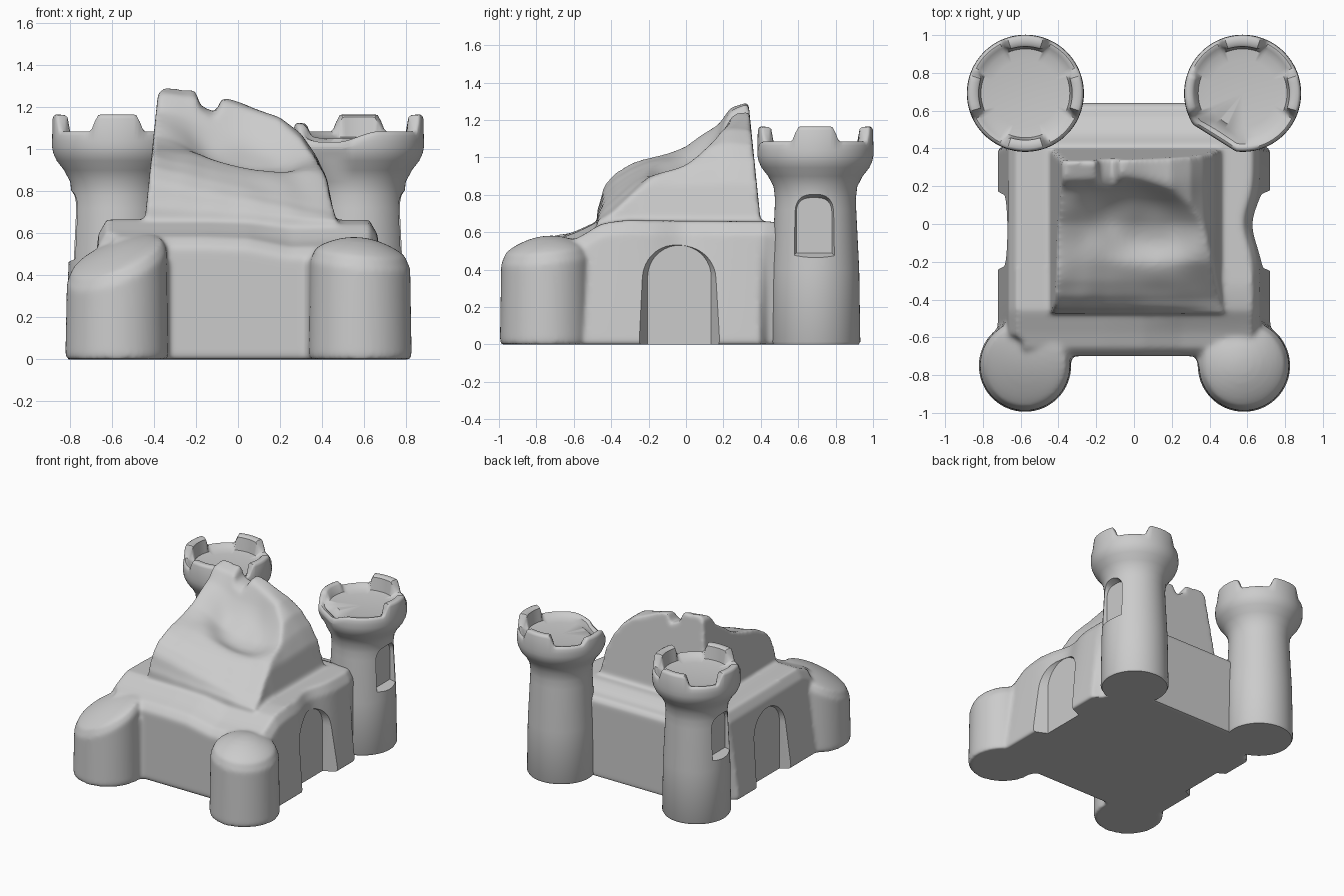
import bpy, bmesh
from math import sin, cos, pi, exp, radians
from mathutils import noise, Vector

if "Cube" in bpy.data.objects:
    bpy.data.objects.remove(bpy.data.objects["Cube"])


def lerp_table(table, t):
    if t <= table[0][0]:
        return table[0][1]
    for (a, va), (b, vb) in zip(table, table[1:]):
        if t <= b:
            return va + (vb - va) * (t - a) / (b - a)
    return table[-1][1]


def smooth(a, b, t):
    t = min(1, max(0, (t - a) / (b - a)))
    return t * t * (3 - 2 * t)


def make(name, bm):
    bmesh.ops.remove_doubles(bm, verts=bm.verts, dist=1e-5)
    bmesh.ops.recalc_face_normals(bm, faces=bm.faces)
    me = bpy.data.meshes.new(name)
    bm.to_mesh(me)
    bm.free()
    ob = bpy.data.objects.new(name, me)
    bpy.context.collection.objects.link(ob)
    return ob


def finish(ob, angle=35):
    bpy.ops.object.select_all(action='DESELECT')
    bpy.context.view_layer.objects.active = ob
    ob.select_set(True)
    for m in list(ob.modifiers):
        bpy.ops.object.modifier_apply(modifier=m.name)
    bpy.ops.object.shade_smooth_by_angle(angle=radians(angle))


def loft(bm, rings, closed=False, caps=True):
    vs = [[bm.verts.new(p) for p in r] for r in rings]
    n = len(vs[0])
    pairs = list(zip(vs, vs[1:])) + ([(vs[-1], vs[0])] if closed else [])
    for a, b in pairs:
        for i in range(n if caps else n - 1):
            j = (i + 1) % n
            bm.faces.new((a[i], a[j], b[j], b[i]))
    if caps:
        bm.faces.new(vs[0])
        bm.faces.new(vs[-1])


def revolve(bm, cx, cy, profile, n=96):
    # profile(angle) returns (radius, z) from bottom centre to top centre
    rings = []
    for k in range(n):
        a = 2 * pi * k / n
        rings.append([(cx + r * cos(a), cy + r * sin(a), z) for r, z in profile(a)])
    loft(bm, rings, closed=True, caps=False)


def cut(ob, name, side, xs, yc, hws, zbs, zts, power=1.0):
    # Tapered round-headed niche, cut sideways; power < 1 squares the head
    bm = bmesh.new()
    rings = []
    for x, hw, zb, zt in zip(xs, hws, zbs, zts):
        arc = []
        for i in range(25):
            c, s = cos(pi * i / 24), max(0, sin(pi * i / 24))
            c = abs(c) ** power * (1 if c >= 0 else -1)
            arc.append((hw * c, zt - hw + hw * s ** power))
        rings.append([(side * x, yc + p, q) for p, q in [(-hw, zb), (hw, zb)] + arc])
    loft(bm, rings)
    c = make(name, bm)
    c.hide_render = True
    m = ob.modifiers.new(name, 'BOOLEAN')
    m.operation, m.solver, m.object = 'DIFFERENCE', 'EXACT', c
    return c


# Curtain walls: cross-sections lofted from front to back, worn lower at front right
HEIGHT = [(-0.70, 0.53), (-0.66, 0.58), (-0.58, 0.61), (-0.46, 0.665), (0.47, 0.657),
          (0.53, 0.63), (0.56, 0.61), (0.62, 0.60), (0.64, 0.57)]
WIDTH = [(-0.62, 0.62), (-0.55, 0.725), (0.40, 0.725), (0.43, 0.66), (0.64, 0.60)]
bm = bmesh.new()
sections = []
for k in range(61):
    y = -0.70 + 1.34 * k / 60
    h, wb = lerp_table(HEIGHT, y), lerp_table(WIDTH, y)
    wt = min(wb, 0.665)
    dent = 0.05 * exp(-(y / 0.14) ** 2)
    low = 0.04 * (1 - smooth(-0.6, -0.3, y))
    sections.append([(-wb, y, 0), (-wt, y, h - 0.07), (-wt + 0.04, y, h), (-0.15, y, h),
                     (0.05, y, h - low * 0.2), (0.25, y, h - low * 1.2),
                     (wt - 0.04 - dent, y, h - low), (wt - dent, y, h - 0.07 - low), (wb, y, 0)])
loft(bm, sections)


# Worn front towers, merged into the walls
def stump(side, centre, fall, tilt):
    def profile(a):
        out = (side * cos(a) - sin(a)) * 0.7071
        pts = [(0, 0), (0.24, 0), (0.245, 0.02)]
        for f in (1, 0.97, 0.9, 0.75, 0.6, 0.4, 0.2, 0):
            z = centre - fall * f * f - tilt * f * out - 0.04 * smooth(0.88, 1, f)
            pts.append((0.238 * f, z))
        return pts
    return profile


revolve(bm, -0.577, -0.75, stump(-1, 0.535, 0.05, 0.115))
revolve(bm, 0.582, -0.75, stump(1, 0.58, 0.085, 0.03))

# Coves where the front towers meet the front wall
for s in (-1, 1):
    loft(bm, [[(s * 0.36, -0.66, z), (s * 0.29, -0.68, z), (s * 0.325, -0.702, z),
               (s * 0.345, -0.75, z), (s * 0.42, -0.74, z)] for z in (0, 0.47)])

# Ruined keep: tapered block with an eroded, hollowed slope
LEFT = [(-0.47, 0.72), (-0.44, 0.85), (-0.38, 0.92), (-0.3, 0.965), (-0.15, 1.01), (0, 1.06),
        (0.12, 1.13), (0.2, 1.18), (0.28, 1.27), (0.4, 1.295)]
RIGHT = [(-0.47, 0.66), (-0.4, 0.70), (-0.2, 0.88), (0, 0.98), (0.2, 1.13), (0.4, 1.25)]
BACK = [(-1, 1.26), (-0.93, 1.295), (-0.55, 1.295), (-0.46, 1.2), (-0.27, 1.18), (-0.2, 1.25),
        (0.1, 1.21), (0.5, 1.15), (0.75, 1.07), (0.9, 0.97), (1, 0.86)]


def keep_point(u, v, base=False):
    s = (u + 1) / 2
    z = lerp_table(LEFT, v) * (1 - s) + lerp_table(RIGHT, v) * s
    z = min(z, lerp_table(BACK, u))
    q = ((u - 0.06) / 0.7) ** 2 + ((v - 0.04 + 0.06 * u) / 0.21) ** 2
    z -= 0.10 * exp(-q * q)
    z += 0.012 * noise.noise(Vector((u * 3, v * 6, 1)))
    if base:
        z = 0.55
    t = (z - 0.65) / 0.6
    flare = 0.03 * max(0, u) * (1 - smooth(0.62, 0.85, z))
    return (0.445 * u * (1 - 0.14 * t) + flare, v - 0.06 * t * max(0, v / 0.39), z)


N = 56
grid = [[bm.verts.new(keep_point(-1 + 2 * i / N, -0.475 + 0.875 * j / N)) for i in range(N + 1)]
        for j in range(N + 1)]
for j in range(N):
    for i in range(N):
        bm.faces.new((grid[j][i], grid[j][i + 1], grid[j + 1][i + 1], grid[j + 1][i]))
edge = [(i, 0) for i in range(N)] + [(N, j) for j in range(N)] + \
       [(i, N) for i in range(N, 0, -1)] + [(0, j) for j in range(N, 0, -1)]
low = [bm.verts.new(keep_point(-1 + 2 * i / N, -0.475 + 0.875 * j / N, True)) for i, j in edge]
for k, (i, j) in enumerate(edge):
    k2 = (k + 1) % len(edge)
    i2, j2 = edge[k2]
    bm.faces.new((grid[j][i], low[k], low[k2], grid[j2][i2]))
bm.faces.new(low)

# Fuse walls, stumps and keep into one weathered mass, then cut the side arches
walls = make("castle_walls_and_keep", bm)
m = walls.modifiers.new("merge", 'REMESH')
m.mode, m.voxel_size = 'VOXEL', 0.013
m = walls.modifiers.new("wear", 'SMOOTH')
m.factor, m.iterations = 0.5, 10
cutters = [cut(walls, "arch_cutter", s, (floor, 0.80), -0.035, (0.17, 0.25),
               (-0.1, -0.1), (0.53, 0.60)) for s, floor in ((-1, 0.652), (1, 0.625))]
finish(walls, 40)


# Back towers: turned shaft, flared head, four merlons, niche on the outer side
def turret(worn):
    def profile(a):
        h, merlon = 1.085, 0
        for c, top in ((0, 1.165), (90, 1.165), (180, 1.125 if worn else 1.165),
                       (270, 1.085 if worn else 1.165)):
            d = abs((a - radians(c) + pi) % (2 * pi) - pi)
            near = 1 - smooth(0.30, 0.46, d)
            h += (top - 1.085) * near
            merlon = max(merlon, near * (top - 1.085) / 0.08)
        ro = 0.31
        if worn:
            d = abs((a - radians(238) + pi) % (2 * pi) - pi)
            h -= 0.05 * (1 - smooth(0.2, 0.9, d))
            ro = min(ro, 0.28 / max(0.1, cos(d)))
        mid = min(1.04, h - 0.035)
        f = min(1.058, h - 0.008)
        lip = ro - 0.03 - 0.02 * merlon
        return [(0, 0), (0.232, 0), (0.24, 0.015), (0.234, 0.4), (0.218, 0.72), (0.216, 0.78),
                (0.224, 0.845), (0.253, 0.9), (ro - 0.022, 0.945), (ro - 0.006, 0.98),
                (ro, 1.01), (ro, mid), (ro - 0.002, h - 0.02), (ro - 0.008, h - 0.006),
                (ro - 0.018, h), (lip, h - 0.002), (lip - 0.012, h - 0.012),
                (ro - 0.075, f), (0.18, 1.05), (0, 1.047)]
    return profile


for side, name in ((-1, "left"), (1, "right")):
    bm = bmesh.new()
    revolve(bm, side * 0.575, 0.692, turret(side > 0), 120)
    tower = make(name + "_back_tower", bm)
    cutters.append(cut(tower, name + "_niche_cutter", side, (0.745, 0.84), 0.685,
                       (0.095, 0.13), (0.49, 0.45), (0.785, 0.82), 0.7))
    finish(tower, 40)

for c in cutters:
    bpy.data.objects.remove(c)
